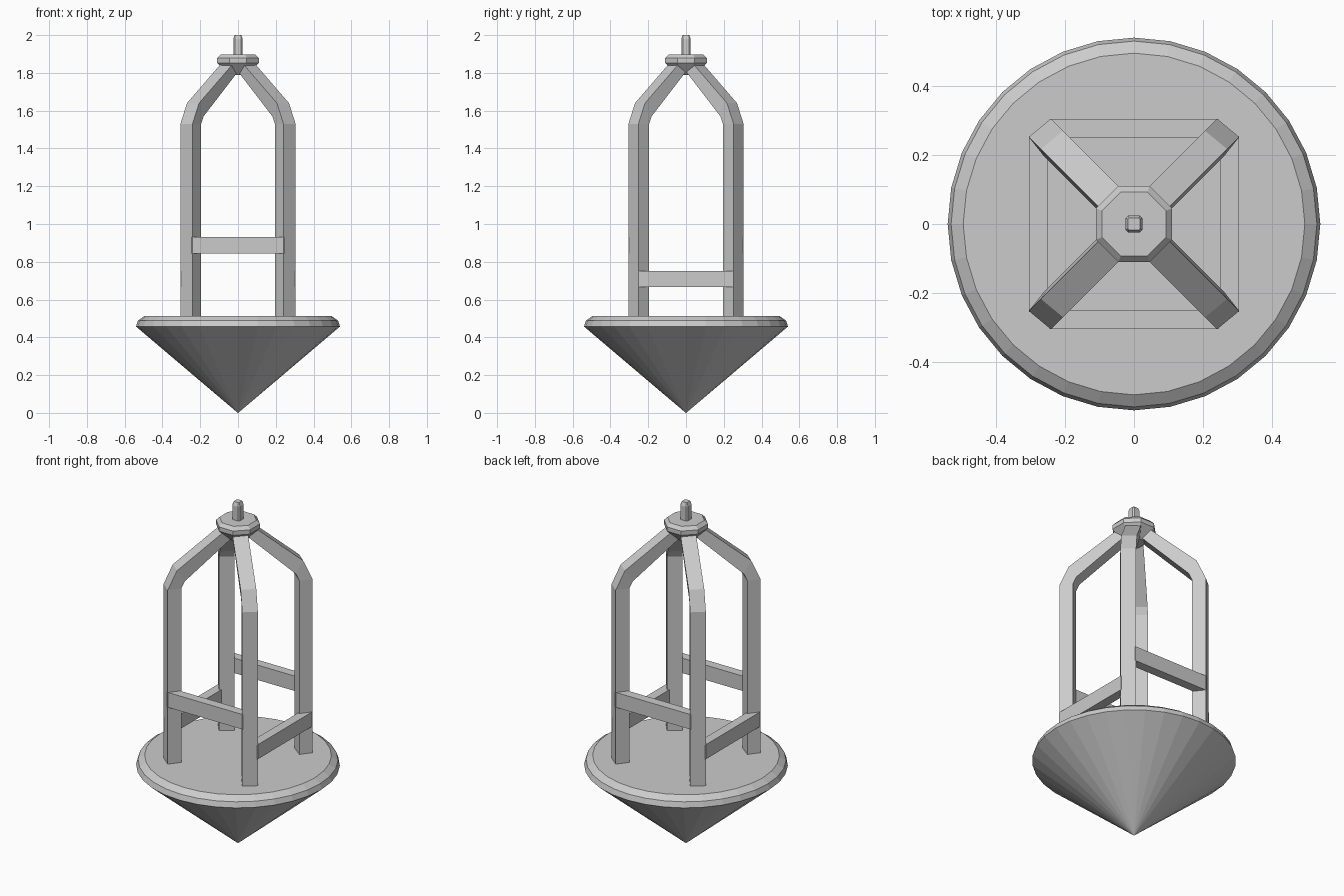
import bpy, bmesh, math

cube = bpy.data.objects.get("Cube")
if cube:
    bpy.data.objects.remove(cube, do_unlink=True)

grey = bpy.data.materials.new("plain_grey")
grey.use_nodes = True
COLOUR = (0.6, 0.6, 0.6, 1)
grey.diffuse_color = COLOUR
grey.node_tree.nodes["Principled BSDF"].inputs["Base Color"].default_value = COLOUR


def loft(name, rings):
    """Skin a closed solid through equal-length rings of points."""
    bm = bmesh.new()
    loops = [[bm.verts.new(p) for p in ring] for ring in rings]
    n = len(loops[0])
    for a, b in zip(loops, loops[1:]):
        for i in range(n):
            j = (i + 1) % n
            bm.faces.new((a[i], a[j], b[j], b[i]))
    bm.faces.new(loops[0])
    bm.faces.new(loops[-1])
    bmesh.ops.remove_doubles(bm, verts=bm.verts, dist=0.0001)
    bmesh.ops.recalc_face_normals(bm, faces=bm.faces)
    mesh = bpy.data.meshes.new(name)
    bm.to_mesh(mesh)
    bm.free()
    mesh.materials.append(grey)
    obj = bpy.data.objects.new(name, mesh)
    bpy.context.collection.objects.link(obj)
    return obj


def turned(name, profile, sides, offset=0.0):
    """Faceted solid of revolution from (radius, z) pairs."""
    step = math.tau / sides
    return loft(name, [[(r * math.cos(step * (i + offset)),
                         r * math.sin(step * (i + offset)), z)
                        for i in range(sides)] for r, z in profile])


def bar(name, x, y, z):
    """Box between three (low, high) ranges."""
    return loft(name, [[(x[0], y[0], h), (x[1], y[0], h),
                        (x[1], y[1], h), (x[0], y[1], h)] for h in z])


# Pointed base with chamfered rim
turned("cone_base", [(0.001, 0.0), (0.54, 0.457), (0.53, 0.488), (0.495, 0.513)], 32)

# Octagonal hub
turned("top_hub", [(0.058, 1.79), (0.119, 1.853), (0.119, 1.878), (0.1, 1.897)], 8, 0.5)


# Chamfered pin
def chamfered_square(half, cut, z):
    c = half - cut
    return [(half, -c, z), (half, c, z), (c, half, z), (-c, half, z),
            (-half, c, z), (-half, -c, z), (-c, -half, z), (c, -half, z)]


loft("top_pin", [chamfered_square(0.025, 0.008, 1.88),
                 chamfered_square(0.025, 0.008, 1.98),
                 chamfered_square(0.017, 0.003, 2.0)])

# Four bent legs: each ring slides the outer and inner edges toward the centre
OUTER = [(0.305, 0.252), (0.241, 0.305)]
INNER = [(0.195, 0.245), (0.26, 0.195)]
STATIONS = [(0, 0.505, 0, 0.505), (0, 1.53, 0, 1.53),
            (0.035, 1.64, 0.013, 1.57), (0.23, 1.866, 0.19, 1.80)]
for side, sx in (("left", 1), ("right", -1)):
    for end, sy in (("front", -1), ("back", 1)):
        rings = []
        for out_shift, out_z, in_shift, in_z in STATIONS:
            ring = [(sx * (x - out_shift), sy * (y - out_shift), out_z) for x, y in OUTER]
            ring += [(sx * (x - in_shift), sy * (y - in_shift), in_z) for x, y in INNER]
            rings.append(ring)
        loft(f"{end}_{side}_leg", rings)

# Cross bars: high pair front and back, low pair at the sides
SPAN = (-0.245, 0.245)
for s, end, side in ((-1, "front", "right"), (1, "back", "left")):
    across = sorted((s * 0.25, s * 0.304))
    bar(f"{end}_cross_bar", SPAN, across, (0.845, 0.932))
    bar(f"{side}_cross_bar", across, (-0.255, 0.255), (0.667, 0.752))
